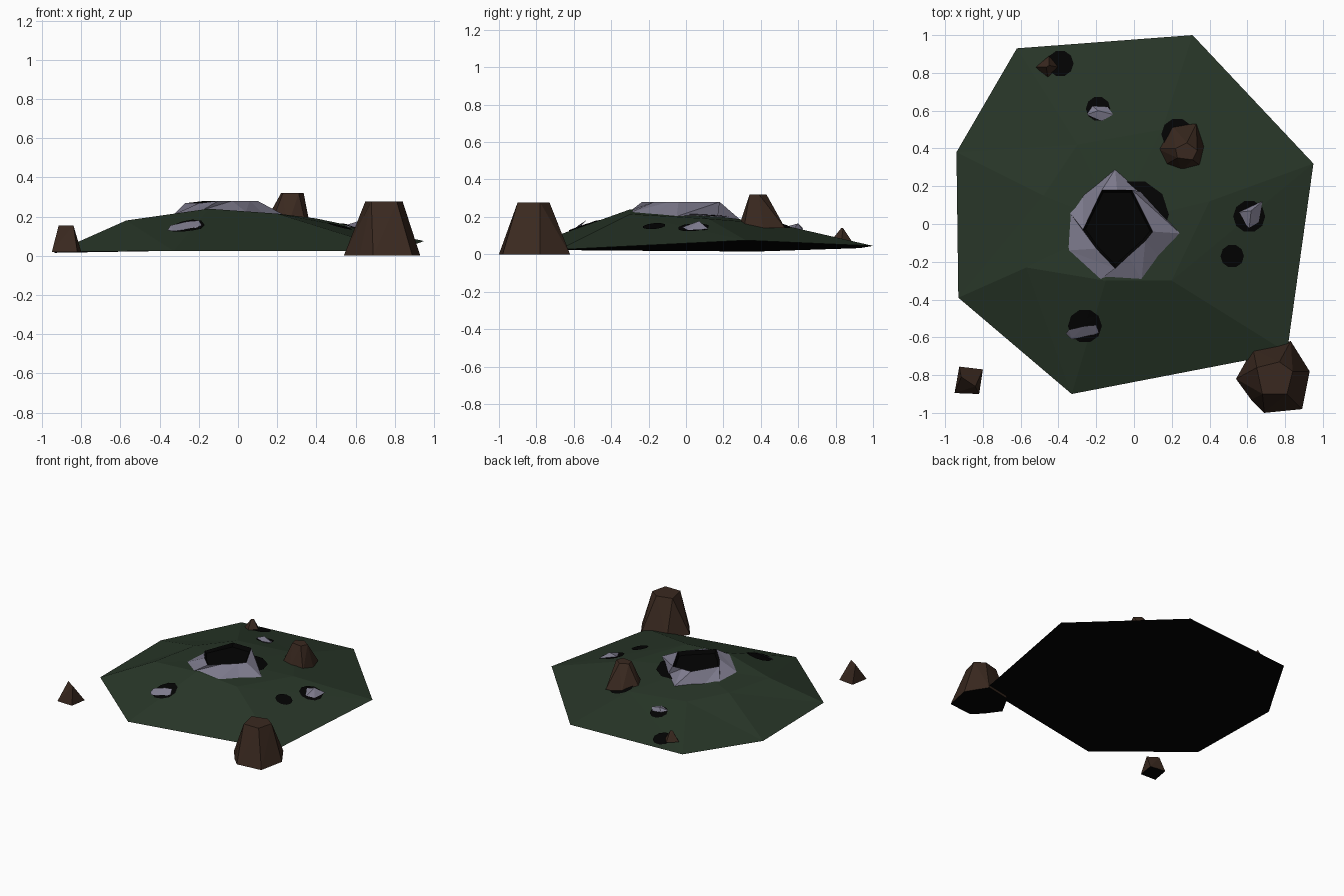
import bpy, bmesh, math
from mathutils import Vector
from mathutils.bvhtree import BVHTree

if "Cube" in bpy.data.objects:
    bpy.data.objects.remove(bpy.data.objects["Cube"])


def material(name, rgb):
    m = bpy.data.materials.new(name)
    m.diffuse_color = (*rgb, 1)
    m.use_nodes = True
    m.node_tree.nodes["Principled BSDF"].inputs["Base Color"].default_value = m.diffuse_color
    return m


GREEN = material("moss_green", (0.021, 0.037, 0.021))
BROWN = material("rock_brown", (0.042, 0.022, 0.014))
GREY = material("stone_lavender_grey", (0.21, 0.20, 0.27))
BLACK = material("scorch_black", (0.0008, 0.0008, 0.0008))


def finish(name, bm, *mats):
    me = bpy.data.meshes.new(name)
    bm.to_mesh(me)
    bm.free()
    for m in mats:
        me.materials.append(m)
    ob = bpy.data.objects.new(name, me)
    bpy.context.collection.objects.link(ob)
    return ob


def bridge(bm, a, b, mat=0, flip=False):
    n = len(a)
    for i in range(n):
        j = (i + 1) % n
        if flip:
            tris = ((a[i], a[j], b[i]), (a[j], b[j], b[i]))
        else:
            tris = ((a[i], a[j], b[j]), (a[i], b[j], b[i]))
        for tri in tris:
            bm.faces.new(tri).material_index = mat


# Mound: seven-sided low hill with one inner ring and a black underside
outer = [(-.62, .93, .033), (-.94, .38, .015), (-.93, -.39, .02), (-.33, -.90, .025),
         (.81, -.68, .025), (.95, .32, .075), (.31, 1.0, .045)]
inner = [(-.30, .42, .17), (-.48, .15, .185), (-.57, -.23, .18), (-.15, -.30, .24),
         (.20, -.30, .215), (.40, .12, .19), (.15, .50, .16)]
bm = bmesh.new()
o = [bm.verts.new(p) for p in outer]
r = [bm.verts.new(p) for p in inner]
top = bm.verts.new((-.10, 0, .225))
bridge(bm, o, r, flip=True)
for i in range(7):
    bm.faces.new((r[i], r[(i + 1) % 7], top))
bm.faces.new(o[::-1]).material_index = 1
surface = BVHTree.FromBMesh(bm)
finish("mound", bm, GREEN, BLACK)


def height(x, y):
    hit = surface.ray_cast(Vector((x, y, 2)), Vector((0, 0, -1)))[0]
    return hit.z if hit else 0.02


# Crater rim: faceted stone collar with a black pit
rim_out = [(-.10, .29), (-.27, .15), (-.34, .06), (-.35, -.14), (-.18, -.295),
           (.04, -.295), (.13, -.17), (.245, -.05), (.04, .17)]
rim_in = [(-.09, .18), (-.17, .18), (-.27, -.03), (-.20, -.13), (-.10, -.235),
          (-.03, -.17), (.06, -.09), (.10, -.04), (-.01, .18)]
bm = bmesh.new()
o = [bm.verts.new((x, y, height(x, y) - .002)) for x, y in rim_out]
t = [bm.verts.new((x, y, .268 if x < -.19 else .28)) for x, y in rim_in]
f = [bm.verts.new((-.09 + (x + .09) * .92, y * .92, .252)) for x, y in rim_in]
bridge(bm, o, t)
bridge(bm, t, f, 1)
bm.faces.new(f).material_index = 1
finish("crater_rim", bm, GREY, BLACK)


# Scorch marks: thin discs draped over the mound
def scorch(i, cx, cy, rad, n=10):
    bm = bmesh.new()
    rings = []
    for k in (.5, 1):
        ring = []
        for a in range(n):
            ang = a * math.tau / n
            x, y = cx + rad * k * math.cos(ang), cy + rad * k * math.sin(ang)
            ring.append(bm.verts.new((x, y, height(x, y) + .007)))
        rings.append(ring)
    mid = bm.verts.new((cx, cy, height(cx, cy) + .007))
    bridge(bm, rings[1], rings[0])
    for a in range(n):
        bm.faces.new((rings[0][a], rings[0][(a + 1) % n], mid))
    finish(f"scorch_mark_{i}", bm, BLACK)


for i, s in enumerate([(.0, .05, .185), (-.39, .85, .07), (-.19, .61, .065), (.23, .475, .085),
                       (.61, .04, .085), (.52, -.17, .062), (-.26, -.54, .09)]):
    scorch(i + 1, *s)


# Rocks and shards: convex hulls of corner points, black where they face straight down
def hull(name, pts, mat):
    bm = bmesh.new()
    for p in pts:
        bm.verts.new(p)
    bmesh.ops.convex_hull(bm, input=bm.verts[:])
    loose = [v for v in bm.verts if not v.link_faces]
    bmesh.ops.delete(bm, geom=loose, context='VERTS')
    bmesh.ops.recalc_face_normals(bm, faces=bm.faces[:])
    bm.normal_update()
    for face in bm.faces:
        face.material_index = int(face.normal.z < -.9)
    finish(name, bm, mat, BLACK)


def rock(name, base, z0, top, z1):
    hull(name, [(*p, z0) for p in base] + [(*p, z1) for p in top], BROWN)


rock("large_rock",
     [(.54, -.82), (.62, -.93), (.69, -1.0), (.89, -.98), (.93, -.78), (.83, -.62), (.63, -.66)], 0,
     [(.65, -.76), (.77, -.73), (.84, -.78), (.81, -.90), (.68, -.90)], .278)
rock("middle_rock",
     [(.12, .40), (.16, .31), (.25, .28), (.35, .31), (.37, .41), (.33, .53), (.20, .52)], .14,
     [(.22, .40), (.23, .35), (.31, .34), (.335, .39), (.28, .43)], .32)
rock("corner_rock",
     [(-.95, -.895), (-.82, -.90), (-.80, -.77), (-.925, -.755)], .02,
     [(-.915, -.81), (-.84, -.86)], .155)
rock("back_rock",
     [(-.52, .83), (-.455, .77), (-.40, .83), (-.45, .89)], .065,
     [(-.465, .83), (-.45, .84)], .14)

hull("back_shard", [(-.25, .58, .145), (-.22, .625, .14), (-.14, .62, .13), (-.11, .58, .14),
                    (-.17, .545, .15), (-.19, .60, .165), (-.18, .58, .115)], GREY)
hull("right_shard", [(.53, .06, .15), (.68, .12, .135), (.61, -.02, .145), (.66, .01, .13),
                     (.62, .07, .178), (.61, .05, .12)], GREY)
hull("front_shard", [(-.36, -.58, .13), (-.345, -.56, .155), (-.20, -.535, .18), (-.185, -.575, .155),
                     (-.26, -.54, .175), (-.33, -.61, .125), (-.22, -.59, .14)], GREY)
